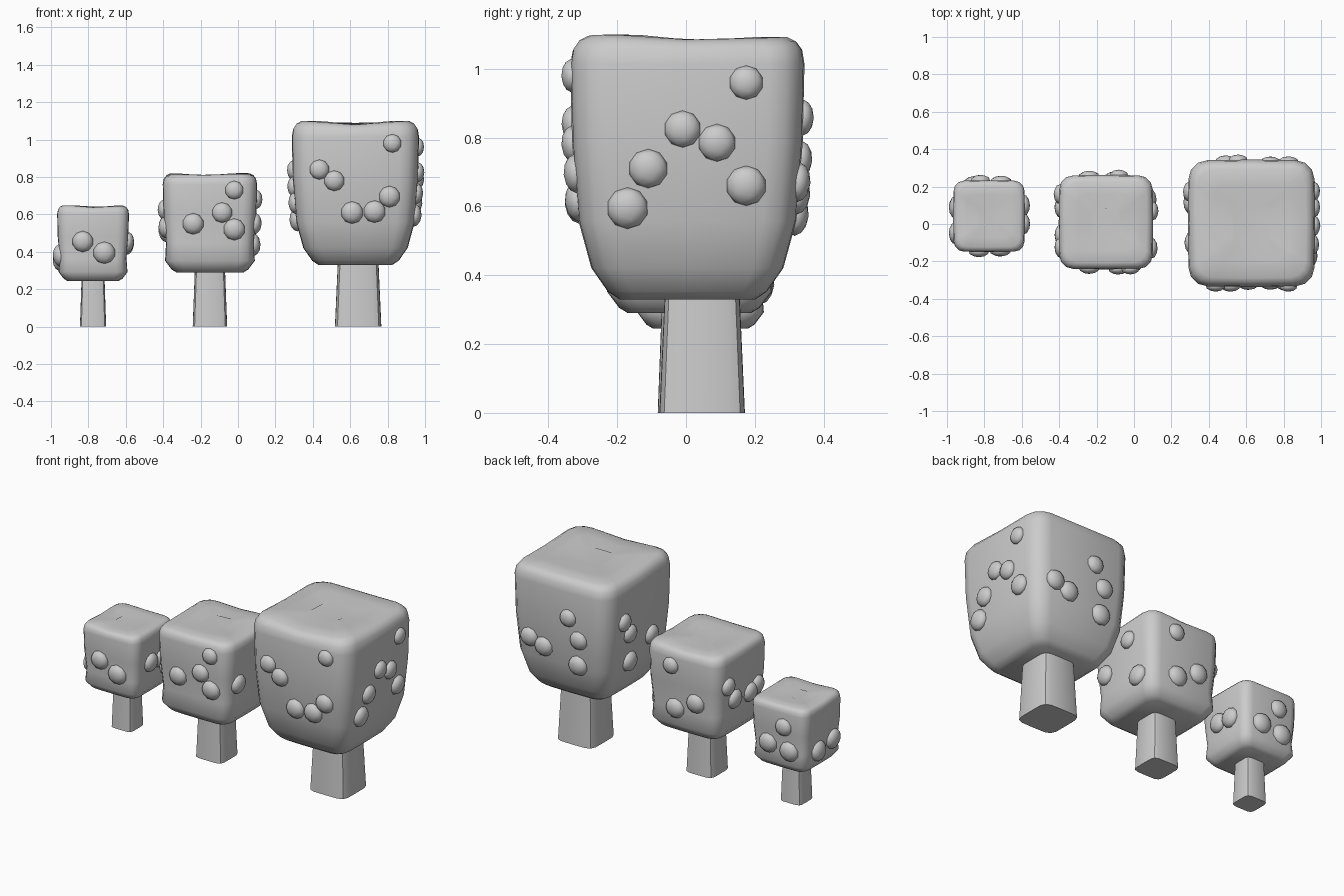
import bpy, bmesh, math
from mathutils import Vector, Matrix
from mathutils.bvhtree import BVHTree

if "Cube" in bpy.data.objects:
    bpy.data.objects.remove(bpy.data.objects["Cube"])


def rounded_square(h, corner, steps):
    """Outline of a square with rounded corners and slightly bulging sides."""
    pts = []
    r = h * corner
    for q in range(4):
        c = math.radians(45 + 90 * q)
        cx, cy = [(h - r) * math.copysign(1, v) for v in (math.cos(c), math.sin(c))]
        for i in range(steps + 1):
            a = math.radians(90 * q + 90 * i / steps)
            pts.append((cx + r * math.cos(a), cy + r * math.sin(a)))
        m = math.radians(90 * q + 90)
        pts.append((h * 1.01 * math.cos(m), h * 1.01 * math.sin(m)))
    return pts


def loft(bm, rings):
    loops = [[bm.verts.new(p) for p in ring] for ring in rings]
    n = len(loops[0])
    for a, b in zip(loops, loops[1:]):
        for i in range(n):
            j = (i + 1) % n
            bm.faces.new((a[i], a[j], b[j], b[i]))
    bm.faces.new(loops[0][::-1])
    bm.faces.new(loops[-1])


def finish(bm, name, angle):
    bm.normal_update()
    me = bpy.data.meshes.new(name)
    bm.to_mesh(me)
    bm.free()
    ob = bpy.data.objects.new(name, me)
    bpy.context.collection.objects.link(ob)
    bpy.ops.object.select_all(action='DESELECT')
    ob.select_set(True)
    bpy.context.view_layer.objects.active = ob
    bpy.ops.object.shade_smooth_by_angle(angle=math.radians(angle))


def trunk(name, x, y, h, top):
    """Tapered square post with rounded corners."""
    bm = bmesh.new()
    loft(bm, [[(x + px, y + py, z) for px, py in rounded_square(s, 0.35, 2)]
              for z, s in ((0, h), (top + 0.03, h * 0.87))])
    finish(bm, name, 40)


def crown(name, x, y, h, z0, z1, b):
    """Rounded box: narrow base, widest near the top, uneven upper rim."""
    prof = [(0, b), (.03, b + .1), (.12, b + .24), (.3, .93), (.6, .985), (.9, 1),
            (.955, .98), (.985, .93), (1, .86), (1, .6), (.99, .3)]
    rings = []
    for t, s in prof:
        ring = []
        for px, py in rounded_square(h, 0.3, 3):
            a = math.atan2(py, px)
            wob = h * .03 * (math.sin(3 * a + x * 5) - math.cos(4 * a)) * max(0, t - .9) * 5
            k = min(s, .99 if t < .3 else 1)
            ring.append((x + px * k, y + py * k, z0 + (z1 - z0) * t + wob))
        rings.append(ring)
    bm = bmesh.new()
    loft(bm, rings)
    bm.normal_update()
    tree = BVHTree.FromBMesh(bm)
    finish(bm, name, 60)
    return tree


def fruit(name, tree, x, y, z0, z1, sides):
    """Flattened low-poly fruit set on the crown; lower fruit is larger."""
    bm = bmesh.new()
    for side, spots in sides.items():
        for u, z in spots:
            start, d = {'front': ((u, y - 2, z), (0, 1, 0)),
                        'back': ((u, y + 2, z), (0, -1, 0)),
                        'left': ((x - 2, u, z), (1, 0, 0)),
                        'right': ((x + 2, u, z), (-1, 0, 0))}[side]
            loc, nor, _, _ = tree.ray_cast(Vector(start), Vector(d))
            if loc is None:
                continue
            r = .068 - .022 * (z - z0) / (z1 - z0)
            m = (Matrix.Translation(loc) @ nor.to_track_quat('Z', 'Y').to_matrix().to_4x4()
                 @ Matrix.Diagonal((r, r, .6 * r, 1)))
            bmesh.ops.create_icosphere(bm, subdivisions=2, radius=1, matrix=m)
    finish(bm, name, 60)


def fruit_tree(size, x, y, h, z0, z1, base, trunk_shift, sides):
    trunk(size + '_trunk', x + trunk_shift / 3, y + trunk_shift, h * .365, z0)
    surface = crown(size + '_crown', x, y, h, z0, z1, base)
    fruit(size + '_fruit', surface, x, y, z0, z1, sides)


# small, medium and large tree; fruit given as (along side, height)
fruit_tree('small', -.775, .042, .19, .245, .643, .72, 0, {
    'front': [(-.83, .455), (-.715, .395)],
    'back': [(-.82, .52), (-.71, .395), (-.85, .375)],
    'left': [(.09, .36), (-.05, .38)],
    'right': [(0, .45), (.1, .44)]})
fruit_tree('medium', -.15, .01, .25, .29, .813, .71, 0, {
    'front': [(-.24, .55), (-.085, .61), (-.02, .73), (-.02, .52)],
    'back': [(-.1, .45), (-.24, .515), (-.08, .71)],
    'left': [(.16, .625), (.09, .525), (-.06, .51), (-.125, .53)],
    'right': [(.07, .68), (.13, .44), (-.13, .55)]})
fruit_tree('large', .628, .004, .337, .33, 1.09, .58, .043, {
    'front': [(.435, .84), (.515, .78), (.61, .61), (.73, .615), (.81, .695), (.825, .98)],
    'back': [(.557, .858), (.49, .735), (.503, .575), (.73, .635), (.826, .67)],
    'left': [(.173, .836), (.115, .747), (.1, .57), (-.1, .66)],
    'right': [(.175, .96), (-.01, .825), (.09, .785), (-.11, .71), (.175, .66), (-.17, .595)]})
